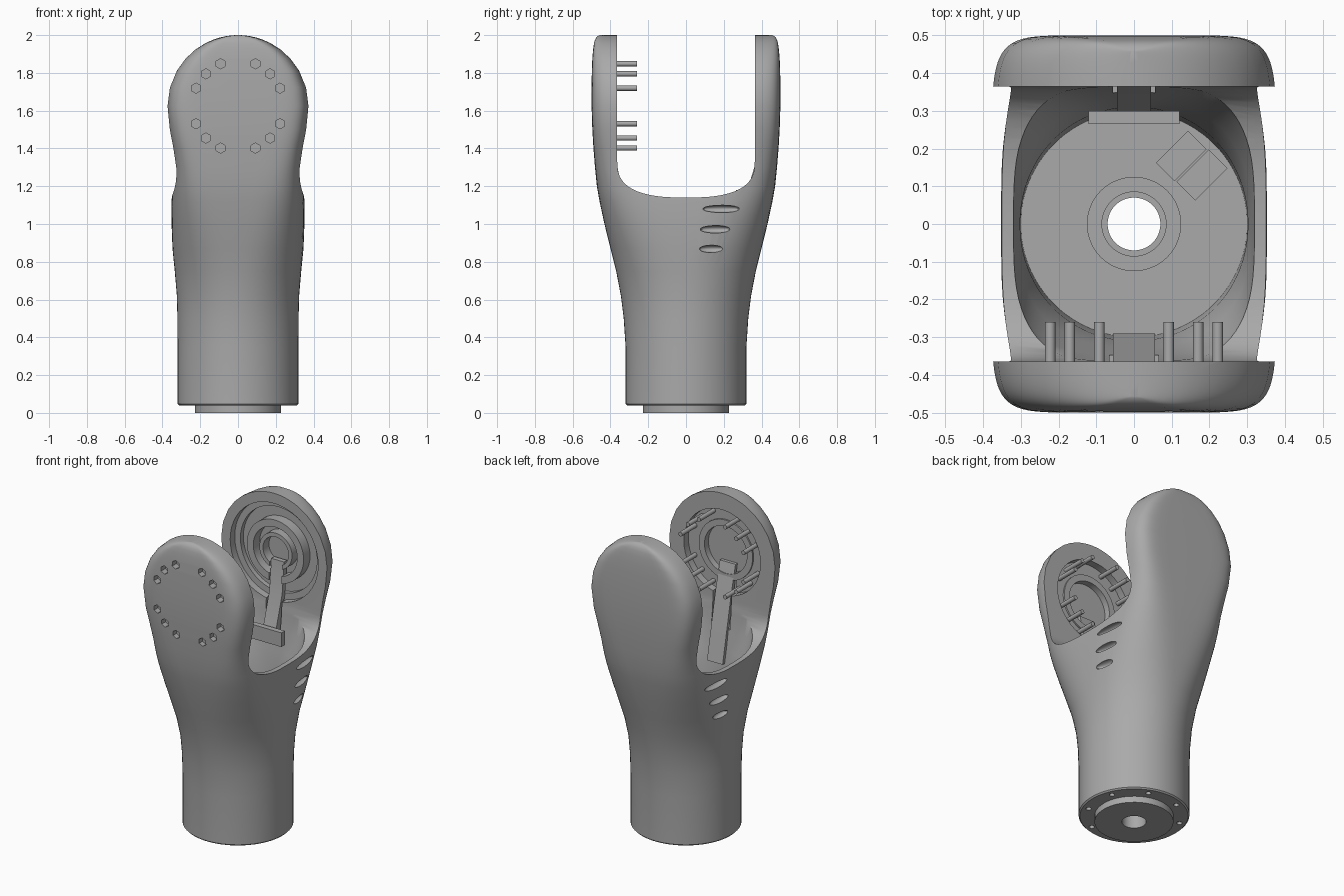
import bpy, bmesh, math
from mathutils import Matrix, Vector

cube = bpy.data.objects.get("Cube")
if cube:
    bpy.data.objects.remove(cube)

grey = bpy.data.materials.new("mid_grey")
grey.use_nodes = True
GREY = (0.4, 0.4, 0.4, 1)
grey.diffuse_color = GREY
grey.node_tree.nodes["Principled BSDF"].inputs["Base Color"].default_value = GREY

HUB_Z = 1.625   # height of the joint axis
HEAD_R = 0.377  # radius of the rounded fork heads


def make(name, bm):
    bmesh.ops.recalc_face_normals(bm, faces=bm.faces)
    mesh = bpy.data.meshes.new(name)
    bm.to_mesh(mesh)
    bm.free()
    mesh.materials.append(grey)
    ob = bpy.data.objects.new(name, mesh)
    bpy.context.collection.objects.link(ob)
    return ob


def loft(name, sections, seg=72):
    """Stack of superellipse rings: (z, half_x, half_y, exponent)."""
    bm = bmesh.new()
    rings = []
    for z, a, b, n in sections:
        ring = []
        for i in range(seg):
            t = 2 * math.pi * (i + 0.5) / seg
            c, s = math.cos(t), math.sin(t)
            ring.append(bm.verts.new((a * math.copysign(abs(c) ** (2 / n), c),
                                      b * math.copysign(abs(s) ** (2 / n), s), z)))
        rings.append(ring)
    for lo, hi in zip(rings, rings[1:]):
        for i in range(seg):
            j = (i + 1) % seg
            bm.faces.new((lo[i], lo[j], hi[j], hi[i]))
    bm.faces.new(rings[0])
    bm.faces.new(rings[-1])
    return make(name, bm)


def rod(name, start, end, r, seg=48):
    """Cylinder between two points."""
    a, b = Vector(start), Vector(end)
    turn = (b - a).to_track_quat("Z", "Y").to_matrix().to_4x4()
    bm = bmesh.new()
    bmesh.ops.create_cone(bm, cap_ends=True, segments=seg, radius1=r, radius2=r,
                          depth=(b - a).length, matrix=Matrix.Translation((a + b) / 2) @ turn)
    return make(name, bm)


def box(name, lo, hi):
    lo, hi = Vector(lo), Vector(hi)
    bm = bmesh.new()
    bmesh.ops.create_cube(bm, size=1, matrix=Matrix.Translation((lo + hi) / 2)
                          @ Matrix.Diagonal((*(hi - lo), 1)))
    return make(name, bm)


def prism_x(name, profile, half):
    """Side profile in (y, z) extruded across x."""
    bm = bmesh.new()
    face = bm.faces.new([bm.verts.new((-half, y, z)) for y, z in profile])
    out = bmesh.ops.extrude_face_region(bm, geom=[face])
    verts = [v for v in out["geom"] if isinstance(v, bmesh.types.BMVert)]
    bmesh.ops.translate(bm, verts=verts, vec=(2 * half, 0, 0))
    return make(name, bm)


def cut(target, *cutters):
    for c in cutters:
        mod = target.modifiers.new("cut", "BOOLEAN")
        mod.operation, mod.solver, mod.object = "DIFFERENCE", "EXACT", c
        with bpy.context.temp_override(object=target, active_object=target):
            bpy.ops.object.modifier_apply(modifier=mod.name)
        bpy.data.objects.remove(c)
    return target


def axle(name, y0, y1, r, x=0, z=HUB_Z, seg=48):
    return rod(name, (x, y0, z), (x, y1, z), r, seg)


def tube(name, start, end, r, bore):
    a, b = Vector(start), Vector(end)
    over = (b - a).normalized() * 0.02
    return cut(rod(name, a, b, r), rod("bore", a - over, b + over, bore))


# Outer body: round sleeve swelling into a flat-sided fork head
sections = [(0.04, 0.312, 0.312, 2), (0.048, 0.32, 0.32, 2), (0.35, 0.32, 0.32, 2),
            (0.5, 0.321, 0.33, 2), (0.62, 0.324, 0.345, 2.05), (0.75, 0.335, 0.37, 2.2),
            (0.87, 0.347, 0.4, 2.5), (1.0, 0.352, 0.432, 3), (1.12, 0.352, 0.458, 3.7),
            (1.2, 0.346, 0.472, 4.4), (1.3, 0.342, 0.482, 5.4), (1.4, 0.35, 0.49, 6.5),
            (1.5, 0.366, 0.496, 7.5)]
for deg in (0, 15, 30, 42, 53, 62, 69, 75, 80, 84, 88):
    t = math.radians(deg)
    k = math.sin(t)
    sections.append((HUB_Z + 0.375 * k, HEAD_R * math.cos(t),
                     0.5 - 0.02 * k ** 4 - 0.022 * k ** 30, 8))
body = loft("fork_body", sections)

# U-shaped opening between the fork arms
arch = [(0.364 * math.copysign(abs(math.cos(t)) ** 0.75, math.cos(t)),
         1.33 - 0.19 * math.sin(t) ** 0.75)
        for t in (math.pi * i / 28 for i in range(1, 28))]
profile = [(0.364, 2.2), (0.364, 1.33)] + arch + [(-0.364, 1.33), (-0.364, 2.2)]
cut(body, prism_x("opening", profile, 0.6))

# Flared hollow inside the sleeve, and the through bore
cut(body, loft("hollow", [(0.7, 0.3, 0.3, 2), (0.9, 0.302, 0.31, 2.05), (1.02, 0.312, 0.328, 2.5),
                          (1.15, 0.32, 0.348, 3.4), (1.25, 0.316, 0.36, 4.2),
                          (1.33, 0.315, 0.3635, 4.8)]),
    rod("through_bore", (0, 0, -0.1), (0, 0, 0.9), 0.07))

# Pockets and cable slots on the inner faces of both arms
cut(body, axle("rear_pocket", 0.3, 0.41, 0.31), axle("rear_groove", 0.3, 0.44, 0.27),
    axle("front_pocket", -0.3, -0.41, 0.27), axle("front_recess", -0.3, -0.44, 0.17),
    box("rear_slot", (-0.055, 0.3, 1.15), (0.055, 0.41, 1.45)),
    box("front_slot", (-0.065, -0.42, 1.15), (0.065, -0.3, 1.5)))

# Screw positions around the joint
spots = [(sx * x, HUB_Z + sz * dz) for sx in (-1, 1) for sz in (-1, 1)
         for x, dz in ((0.092, 0.223), (0.17, 0.17), (0.222, 0.094))]
for x, z in spots:
    cut(body, axle("screw_hole", -0.6, -0.455, 0.027, x, z, 6))

# Lens-shaped vents on both sides
for side in (-1, 1):
    for y, z, half in ((0.185, 1.08, 0.105), (0.155, 0.972, 0.085), (0.138, 0.868, 0.068)):
        bm = bmesh.new()
        bmesh.ops.create_uvsphere(bm, u_segments=24, v_segments=12, radius=1,
                                  matrix=Matrix.Translation((side * 0.34, y, z))
                                  @ Matrix.Diagonal((0.03, half, 0.02, 1)))
        cut(body, make("vent", bm))

# Screw holes under the sleeve
for i in range(8):
    t = math.pi * (i + 0.5) / 4
    x, y = 0.275 * math.cos(t), 0.275 * math.sin(t)
    cut(body, rod("base_hole", (x, y, 0), (x, y, 0.08), 0.016, 12))

parts = [body]
parts.append(tube("base_flange", (0, 0, 0), (0, 0, 0.06), 0.228, 0.07))
parts.append(tube("floor_hub", (0, 0, 0.69), (0, 0, 0.74), 0.125, 0.085))
parts.append(tube("floor_hub_lip", (0, 0, 0.69), (0, 0, 0.72), 0.09, 0.07))

# Small keyed plates on the floor
for i in range(2):
    plate = box(f"floor_plate_{i + 1}", (-0.06, -0.035, 0), (0.06, 0.035, 0.008))
    plate.matrix_world = (Matrix.Translation((0.125 + 0.055 * i, 0.18 - 0.05 * i, 0.699))
                          @ Matrix.Rotation(math.radians(45), 4, "Z"))
    parts.append(plate)

# Screw shanks reaching inward from the front arm
for i, (x, z) in enumerate(spots):
    parts.append(axle(f"screw_shank_{i + 1}", -0.43, -0.26, 0.014, x, z, 12))

# Bearing rings in the rear arm, open at the bottom for the cable
for name, r, bore, y in (("rear_ring", 0.2, 0.155, 0.375), ("rear_inner_ring", 0.115, 0.09, 0.38)):
    ring = tube(name, (0, y, HUB_Z), (0, 0.45, HUB_Z), r, bore)
    parts.append(cut(ring, box("gap", (-0.045, 0.3, 1.3), (0.045, 0.5, HUB_Z))))
parts.append(tube("front_ring", (0, -0.45, HUB_Z), (0, -0.4, HUB_Z), 0.19, 0.15))

# Cable strips and the sensor board
parts.append(prism_x("rear_strip", [(0.30, 1.1), (0.35, 1.1), (0.41, 1.36), (0.43, 1.56),
                                    (0.40, 1.56), (0.38, 1.36)], 0.045))
parts.append(box("sensor_board", (-0.12, 0.265, 1.09), (0.12, 0.3, 1.18)))
parts.append(prism_x("front_strip", [(-0.29, 0.95), (-0.31, 0.95), (-0.40, 1.36), (-0.44, 1.54),
                                     (-0.42, 1.54), (-0.375, 1.36)], 0.055))

bpy.ops.object.select_all(action="DESELECT")
for ob in parts:
    ob.select_set(True)
bpy.context.view_layer.objects.active = body
bpy.ops.object.shade_smooth_by_angle(angle=math.radians(32))
